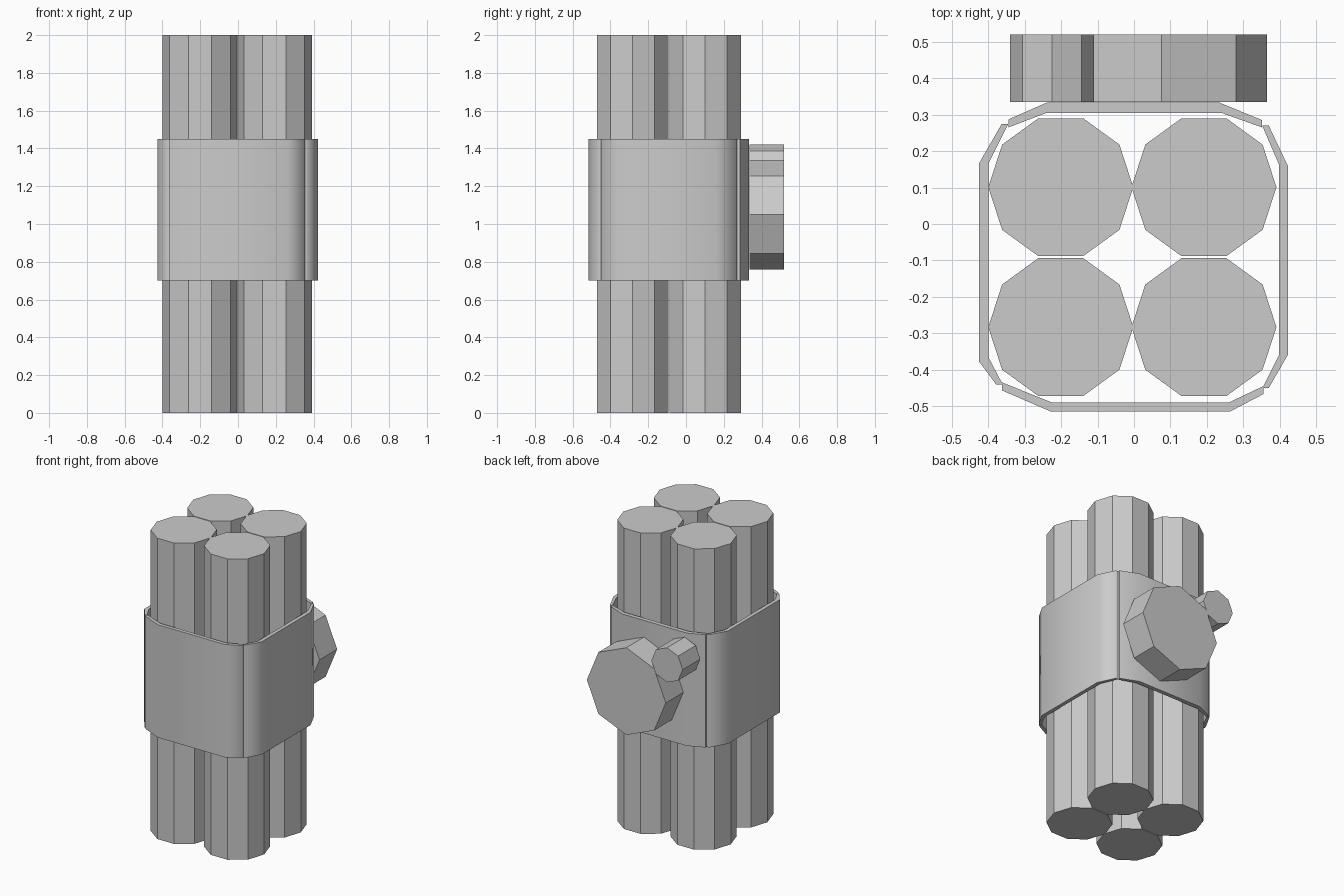
import bpy
from math import radians, cos, sin, pi

if "Cube" in bpy.data.objects:
    bpy.data.objects.remove(bpy.data.objects["Cube"])


def prism(name, pts, lo, hi, along_y=False):
    """Extrude a 2D outline along z (or along y for an x/z outline)."""
    n = len(pts)
    place = (lambda a, b, h: (a, h, b)) if along_y else (lambda a, b, h: (a, b, h))
    verts = [place(a, b, h) for h in (lo, hi) for a, b in pts]
    faces = [(i, (i + 1) % n, (i + 1) % n + n, i + n) for i in range(n)]
    faces += [tuple(reversed(range(n))), tuple(range(n, 2 * n))]
    if along_y:
        faces = [tuple(reversed(f)) for f in faces]
    mesh = bpy.data.meshes.new(name)
    mesh.from_pydata(verts, [], faces)
    obj = bpy.data.objects.new(name, mesh)
    bpy.context.collection.objects.link(obj)
    return obj


def ring(cx, cy, r, n):
    return [(cx + r * cos(2 * pi * i / n), cy + r * sin(2 * pi * i / n)) for i in range(n)]


# four ten-sided sticks
for x in (-0.201, 0.192):
    for y in (0.101, -0.283):
        prism("stick", ring(x, y, 0.199, 10), 0, 2)

# strap: four bent plates, outlines counter-clockwise
plates = {
    "strap_back": [(0.352, 0.265), (0.352, 0.285), (0.235, 0.333), (-0.24, 0.333),
                   (-0.345, 0.287), (-0.345, 0.265), (-0.24, 0.305), (0.24, 0.305)],
    "strap_front": [(-0.362, -0.435), (-0.362, -0.457), (-0.228, -0.515), (0.263, -0.515),
                    (0.355, -0.467), (0.355, -0.445), (0.26, -0.49), (-0.225, -0.49)],
    "strap_left": [(-0.345, 0.275), (-0.363, 0.275), (-0.425, 0.167), (-0.425, -0.378),
                   (-0.378, -0.441), (-0.36, -0.441), (-0.4, -0.365), (-0.4, 0.165)],
    "strap_right": [(0.353, -0.45), (0.37, -0.45), (0.423, -0.358), (0.423, 0.158),
                    (0.37, 0.27), (0.352, 0.27), (0.398, 0.163), (0.398, -0.36)],
}
for name, pts in plates.items():
    obj = prism(name, pts, 0.70, 1.45)
    bpy.ops.object.select_all(action='DESELECT')
    obj.select_set(True)
    bpy.context.view_layer.objects.active = obj
    bpy.ops.object.shade_smooth_by_angle(angle=radians(65))

# timer dial and its small bell, both octagons on the back
prism("timer_dial", ring(0.075, 1.05, 0.29, 8), 0.335, 0.52, True)
prism("timer_bell", ring(-0.225, 1.305, 0.115, 8), 0.335, 0.52, True)
